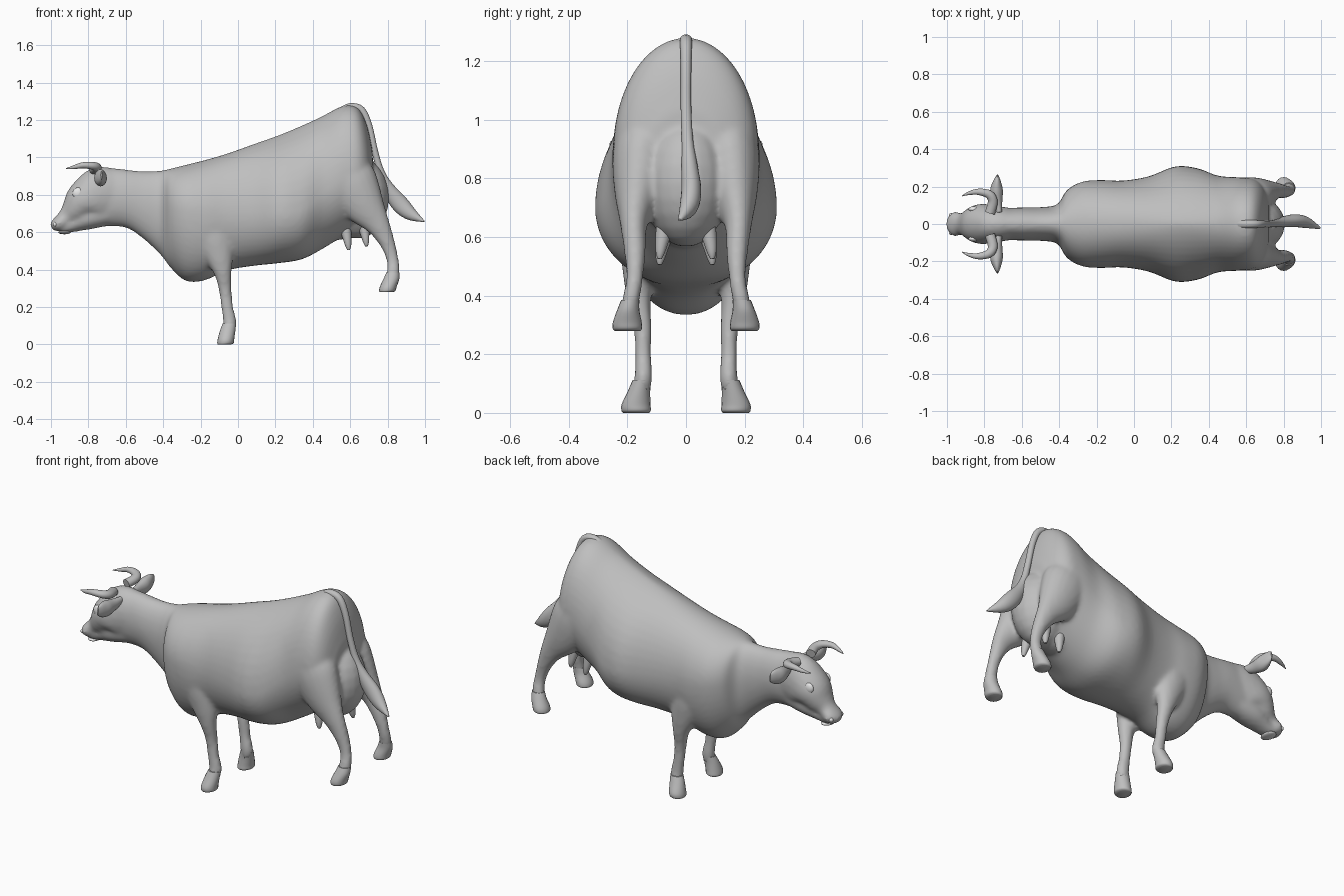
import bpy
import bmesh
import math
from mathutils import Vector, Matrix

cube = bpy.data.objects.get("Cube")
if cube:
    bpy.data.objects.remove(cube, do_unlink=True)


def material(name, rgb):
    mat = bpy.data.materials.new(name)
    mat.use_nodes = True
    mat.diffuse_color = (*rgb, 1)
    mat.node_tree.nodes["Principled BSDF"].inputs["Base Color"].default_value = (*rgb, 1)
    return mat


HIDE = material("grey hide", (0.52, 0.52, 0.52))
WHITE = material("eye white", (0.9, 0.9, 0.9))


def refine(stations, steps=4):
    """Catmull-Rom interpolation of station tuples."""
    out = []
    for i in range(len(stations) - 1):
        p0, p1 = stations[max(i - 1, 0)], stations[i]
        p2, p3 = stations[i + 1], stations[min(i + 2, len(stations) - 1)]
        for k in range(steps):
            t = k / steps
            out.append(tuple(
                b + 0.5 * t * (c - a + t * (2*a - 5*b + 4*c - d + t * (3*(b - c) + d - a)))
                for a, b, c, d in zip(p0, p1, p2, p3)))
    return out + [tuple(stations[-1])]


def skin(bm, rings):
    """Bridge closed rings of points and cap both ends."""
    rows = [[bm.verts.new(p) for p in ring] for ring in rings]
    n = len(rows[0])
    for r, s in zip(rows, rows[1:]):
        for i in range(n):
            j = (i + 1) % n
            bm.faces.new((r[i], r[j], s[j], s[i]))
    bm.faces.new(rows[0][::-1])
    bm.faces.new(rows[-1])


def tube(bm, stations, ref, side=1, flat=False, n=20):
    """Elliptical tube; a station is x, y, z, radius across ref, radius along ref."""
    pts = refine(stations)
    ref = Vector(ref)
    rings = []
    for i, (x, y, z, ra, rb) in enumerate(pts):
        a, b = pts[max(i - 1, 0)], pts[min(i + 1, len(pts) - 1)]
        d = Vector((0, 0, -1)) if flat else (Vector(b[:3]) - Vector(a[:3])).normalized()
        u = d.cross(ref).normalized()
        v = u.cross(d)
        ring = []
        for k in range(n):
            t = math.tau * k / n
            p = Vector((x, y, z)) + u * (max(ra, 0.002) * math.cos(t)) + v * (max(rb, 0.002) * math.sin(t))
            ring.append((p.x, p.y * side, p.z))
        rings.append(ring)
    skin(bm, rings)


def torso(bm, stations, n=48):
    """Upright egg-shaped sections: x, top, bottom, half width, widest height, upper and lower pinch."""
    rings = []
    for x, top, bottom, w, mid, upper, lower in refine(stations):
        ring = []
        for k in range(n):
            c, s = math.cos(math.tau * k / n), math.sin(math.tau * k / n)
            y = math.copysign(w * abs(c) ** (upper if s > 0 else lower), c)
            ring.append((x, y, mid + s * ((top - mid) if s > 0 else (mid - bottom))))
        rings.append(ring)
    skin(bm, rings)


def ball(bm, centre, radii):
    bmesh.ops.create_uvsphere(bm, u_segments=20, v_segments=12, radius=1,
                              matrix=Matrix.Translation(centre) @ Matrix.Diagonal((*radii, 1)))


def finish(name, bm, mat):
    bmesh.ops.recalc_face_normals(bm, faces=bm.faces[:])
    mesh = bpy.data.meshes.new(name)
    bm.to_mesh(mesh)
    bm.free()
    mesh.materials.append(mat)
    obj = bpy.data.objects.new(name, mesh)
    bpy.context.collection.objects.link(obj)
    bpy.ops.object.select_all(action='DESELECT')
    obj.select_set(True)
    bpy.context.view_layer.objects.active = obj
    bpy.ops.object.shade_smooth_by_angle(angle=math.radians(50))
    return obj


Y, Z = (0, 1, 0), (0, 0, 1)

# Neck, barrel and rump
body = bmesh.new()
torso(body, [
    (-.72, .95, .63, .085, .78, 1, 1), (-.60, .935, .625, .088, .78, 1, 1),
    (-.50, .925, .56, .09, .75, 1, 1), (-.41, .93, .475, .105, .73, 1, 1),
    (-.36, .94, .41, .18, .73, 1, 1), (-.28, .96, .34, .225, .72, 1, .95),
    (-.18, .985, .342, .235, .70, 1, .9), (-.06, 1.02, .395, .232, .70, 1, .95),
    (.08, 1.07, .42, .255, .70, 1.1, .9), (.22, 1.12, .435, .308, .70, 1.3, .9),
    (.34, 1.17, .455, .298, .71, 1.25, .9), (.45, 1.22, .51, .258, .80, 1.1, 1),
    (.56, 1.275, .58, .25, .88, 1, 1), (.64, 1.265, .64, .24, .90, 1, 1),
    (.69, 1.17, .70, .20, .90, 1, 1), (.72, 1.03, .76, .13, .88, 1, 1)])

# Head and lower jaw
tube(body, [
    (-.64, 0, .80, .13, .08), (-.74, 0, .80, .15, .10), (-.82, 0, .77, .11, .108),
    (-.875, 0, .715, .077, .086), (-.92, 0, .675, .05, .058),
    (-.955, 0, .648, .041, .068), (-.98, 0, .635, .033, .055),
    (-.998, 0, .627, .02, .028)], Y)
tube(body, [(-.68, 0, .71, .07, .07), (-.80, 0, .68, .066, .075),
            (-.88, 0, .645, .046, .056), (-.945, 0, .607, .018, .04)], Y)

# Udder and the four legs, blended into the hide
ball(body, (.64, 0, .785), (.168, .15, .22))
ball(body, (.54, 0, .645), (.13, .11, .085))
for side in (-1, 1):
    tube(body, [
        (-.17, .15, .72, .12, .07), (-.13, .155, .58, .11, .07),
        (-.10, .16, .47, .078, .055), (-.08, .16, .38, .047, .04),
        (-.068, .148, .29, .035, .031), (-.058, .147, .20, .032, .028),
        (-.045, .145, .13, .036, .031), (-.045, .15, .08, .033, .03)], Y, side)
    tube(body, [
        (.56, .13, 1.02, .10, .08), (.60, .15, .88, .14, .10),
        (.67, .165, .75, .115, .08), (.745, .178, .645, .068, .047),
        (.795, .174, .55, .043, .037), (.825, .175, .46, .033, .029),
        (.83, .187, .39, .035, .03), (.82, .195, .35, .033, .03)], Y, side)
hide = finish("body", body, HIDE)
remesh = hide.modifiers.new("blend", 'REMESH')
remesh.mode = 'VOXEL'
remesh.voxel_size = 0.011
remesh.use_smooth_shade = True
soften = hide.modifiers.new("soften", 'SMOOTH')
soften.factor = 0.5
soften.iterations = 10

for side, tag in ((-1, "near"), (1, "far")):
    # Hooves, swelling towards a rounded sole
    bm = bmesh.new()
    tube(bm, [(-.046, .15, .112, .036, .032), (-.055, .16, .075, .041, .038),
              (-.064, .17, .03, .044, .049), (-.067, .17, .008, .044, .05),
              (-.072, .17, 0, .036, .044)], Y, side, True)
    finish("front_hoof_" + tag, bm, HIDE)
    bm = bmesh.new()
    tube(bm, [(.828, .19, .385, .035, .031), (.82, .197, .35, .042, .038),
              (.804, .2, .31, .045, .049), (.798, .2, .288, .044, .05),
              (.793, .2, .28, .036, .044)], Y, side, True)
    finish("hind_hoof_" + tag, bm, HIDE)

    # Horn sweeping outwards and forwards
    bm = bmesh.new()
    tube(bm, [(-.77, .06, .935, .027, .025), (-.755, .12, .945, .026, .024),
              (-.775, .158, .955, .023, .021), (-.83, .172, .958, .017, .016),
              (-.88, .165, .947, .01, .01), (-.92, .15, .94, .002, .002)], Z, side)
    finish("horn_" + tag, bm, HIDE)

    # Leaf-shaped ear
    bm = bmesh.new()
    tube(bm, [(-.72, .06, .90, .015, .02), (-.73, .12, .89, .026, .034),
              (-.735, .18, .89, .034, .045), (-.732, .23, .90, .02, .038),
              (-.73, .262, .905, .004, .02)], Z, side)
    finish("ear_" + tag, bm, HIDE)

    # Eye
    bm = bmesh.new()
    ball(bm, (-.855, side * .079, .808), (.03, .016, .031))
    finish("eye_" + tag, bm, WHITE)

    # Nostril
    bm = bmesh.new()
    ball(bm, (-.978, side * .047, .642), (.012, .012, .012))
    finish("nostril_" + tag, bm, WHITE)

    # Teats
    bm = bmesh.new()
    for x, tip in ((.585, .505), (.68, .525)):
        tube(bm, [(x - .01, .07, tip + .12, .032, .032), (x, .083, tip + .055, .022, .022),
                  (x + .005, .088, tip + .02, .015, .015), (x + .007, .09, tip, .007, .007)], Y, side)
    finish("teats_" + tag, bm, HIDE)

# Teeth showing at the lip
bm = bmesh.new()
ball(bm, (-.928, 0, .6), (.034, .05, .011))
finish("teeth", bm, WHITE)

# Tail and its tuft
bm = bmesh.new()
tube(bm, [(.54, 0, 1.25, .012, .02), (.60, 0, 1.27, .02, .022),
          (.66, 0, 1.253, .02, .02), (.70, 0, 1.17, .018, .018),
          (.73, 0, 1.04, .017, .018), (.762, .005, .925, .02, .02),
          (.80, .012, .84, .033, .028), (.86, .018, .758, .046, .034),
          (.92, .008, .70, .036, .03), (.995, -.022, .658, .004, .006)], Y)
finish("tail", bm, HIDE)
